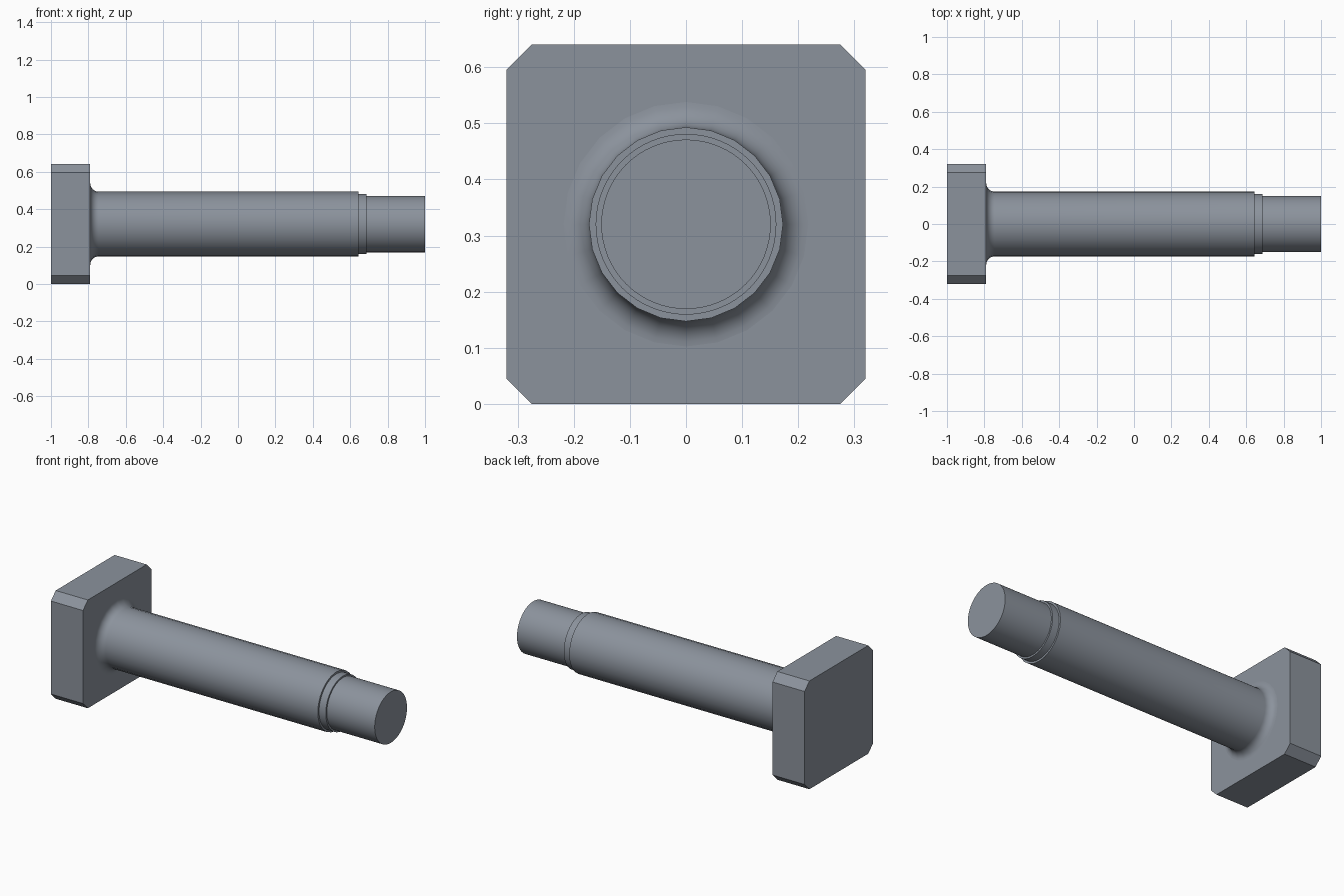
import bpy, bmesh, math

if "Cube" in bpy.data.objects:
    bpy.data.objects.remove(bpy.data.objects["Cube"])

AXIS_Z = 0.32

# Dark blue-grey steel
steel = bpy.data.materials.new("steel")
steel.diffuse_color = (0.26, 0.29, 0.335, 1)
steel.use_nodes = True
steel.node_tree.nodes["Principled BSDF"].inputs["Base Color"].default_value = steel.diffuse_color


def finish(name, bm):
    bmesh.ops.recalc_face_normals(bm, faces=bm.faces)
    mesh = bpy.data.meshes.new(name)
    bm.to_mesh(mesh)
    bm.free()
    mesh.materials.append(steel)
    obj = bpy.data.objects.new(name, mesh)
    bpy.context.collection.objects.link(obj)
    return obj


def lathe(name, profile, sides):
    """Closed solid of revolution about the x axis from (x, radius) points."""
    bm = bmesh.new()
    rings = []
    for x, r in profile:
        angles = [2 * math.pi * i / sides for i in range(sides)]
        rings.append([bm.verts.new((x, r * math.sin(a), AXIS_Z + r * math.cos(a)))
                      for a in angles])
    for a, b in zip(rings, rings[1:]):
        for i in range(sides):
            j = (i + 1) % sides
            bm.faces.new((a[i], a[j], b[j], b[i]))
    bm.faces.new(rings[0])
    bm.faces.new(rings[-1])
    obj = finish(name, bm)
    bpy.ops.object.select_all(action='DESELECT')
    obj.select_set(True)
    bpy.context.view_layer.objects.active = obj
    bpy.ops.object.shade_smooth_by_angle(angle=math.radians(30))
    return obj


# Square head plate with chamfered corners
h, c = 0.32, 0.045
outline = []
for sy, sz in ((1, 1), (-1, 1), (-1, -1), (1, -1)):
    pair = [(sy * h, sz * (h - c)), (sy * (h - c), sz * h)]
    outline += pair if sy == sz else pair[::-1]
bm = bmesh.new()
face = bm.faces.new([bm.verts.new((-1, y, AXIS_Z + z)) for y, z in outline])
side = bmesh.ops.extrude_face_region(bm, geom=[face], use_keep_orig=True)
bmesh.ops.translate(bm, vec=(0.21, 0, 0),
                    verts=[v for v in side["geom"] if isinstance(v, bmesh.types.BMVert)])
finish("head_plate", bm)

# Main shank with a rounded fillet where it meets the head
R, F, X0, X1 = 0.173, 0.045, -0.79, 0.643
fillet = [(X0 + F - F * math.cos(t), R + F - F * math.sin(t))
          for t in (math.pi / 2 * i / 8 for i in range(9))]
lathe("shank", fillet + [(X1, R)], 24)

# Stepped neck and end pin
lathe("neck_and_pin", [(X1, 0.161), (0.687, 0.161), (0.687, 0.151), (1.0, 0.151)], 64)
